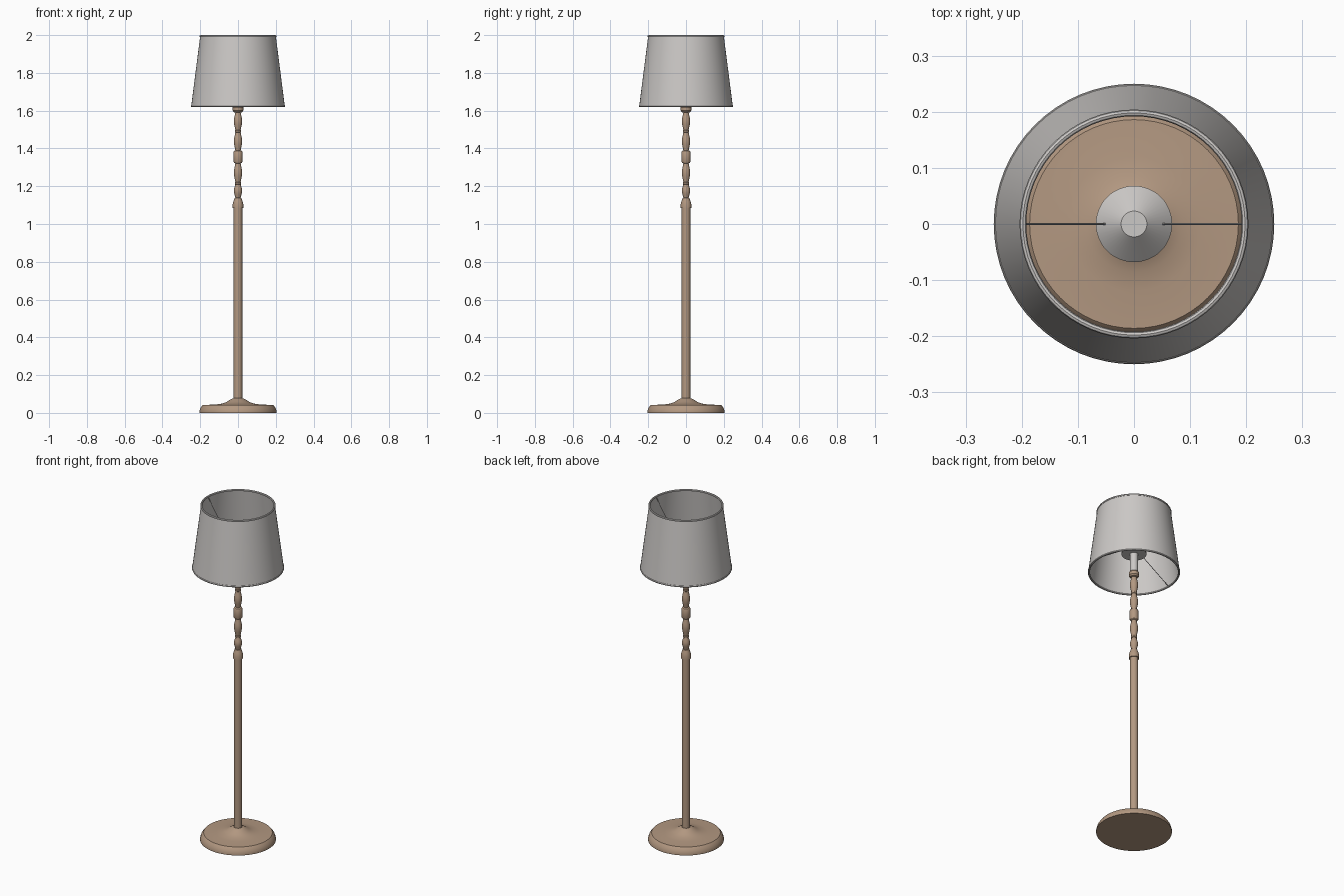
import bpy, bmesh, math
from mathutils import Vector

if "Cube" in bpy.data.objects:
    bpy.data.objects.remove(bpy.data.objects["Cube"])


def material(name, rgb):
    m = bpy.data.materials.new(name)
    m.diffuse_color = (*rgb, 1)
    m.use_nodes = True
    m.node_tree.nodes["Principled BSDF"].inputs["Base Color"].default_value = m.diffuse_color
    return m


WOOD = material("tan wood", (0.45, 0.315, 0.22))
FABRIC = material("pale grey", (0.60, 0.58, 0.565))


def lathe(name, profile, mat, segs=48, closed=False):
    """Spin (radius, height) points, listed from the bottom outside upward."""
    bm = bmesh.new()
    rings = []
    for r, z in profile:
        if r == 0:
            rings.append([bm.verts.new((0, 0, z))] * segs)
        else:
            rings.append([bm.verts.new((r * math.cos(2 * math.pi * i / segs),
                                        r * math.sin(2 * math.pi * i / segs), z))
                          for i in range(segs)])
    pairs = list(zip(rings, rings[1:]))
    if closed:
        pairs.append((rings[-1], rings[0]))
    for a, b in pairs:
        for i in range(segs):
            j = (i + 1) % segs
            bm.faces.new(list(dict.fromkeys((a[i], a[j], b[j], b[i]))))
    bmesh.ops.recalc_face_normals(bm, faces=bm.faces)
    me = bpy.data.meshes.new(name)
    bm.to_mesh(me)
    bm.free()
    me.materials.append(mat)
    ob = bpy.data.objects.new(name, me)
    bpy.context.collection.objects.link(ob)
    smooth(ob)
    return ob


def smooth(ob):
    bpy.ops.object.select_all(action='DESELECT')
    ob.select_set(True)
    bpy.context.view_layer.objects.active = ob
    bpy.ops.object.shade_smooth_by_angle(angle=math.radians(30))


def rod(name, a, b, r, mat):
    a, b = Vector(a), Vector(b)
    d = b - a
    bpy.ops.mesh.primitive_cylinder_add(vertices=8, radius=r, depth=d.length, location=(a + b) / 2)
    ob = bpy.context.object
    ob.name = name
    ob.rotation_euler = d.to_track_quat('Z', 'Y').to_euler()
    ob.data.materials.append(mat)
    smooth(ob)


# Round foot with a flared collar
lathe("base", [(0, 0), (0.205, 0), (0.205, 0.008), (0.2, 0.024), (0.19, 0.038), (0.186, 0.042),
               (0.12, 0.044), (0.085, 0.049), (0.06, 0.058), (0.042, 0.07), (0.03, 0.076),
               (0.022, 0.078), (0, 0.078)], WOOD, 64)

# Plain lower pole
lathe("pole", [(0, 0.07), (0.023, 0.07), (0.023, 1.09), (0, 1.09)], WOOD, 32)


# Turned upper pole: collar, vases, centre block, cap
def vase(z0, z1, r0=0.014, r1=0.022):
    n = 8
    return [(r0 + (r1 - r0) * math.sin(math.pi * i / n) ** 1.3, z0 + (z1 - z0) * i / n)
            for i in range(n + 1)]


turned = [(0, 1.085), (0.028, 1.085), (0.028, 1.105), (0.024, 1.12), (0.018, 1.138)]
turned += vase(1.14, 1.21) + [(0.017, 1.212), (0.017, 1.22)]
turned += vase(1.222, 1.32) + [(0.021, 1.324), (0.024, 1.33), (0.024, 1.38), (0.021, 1.386)]
turned += vase(1.39, 1.485) + [(0.017, 1.487), (0.017, 1.495)]
turned += vase(1.497, 1.59) + [(0.022, 1.592), (0.028, 1.6), (0.028, 1.618), (0.023, 1.625), (0, 1.625)]
lathe("turned_pole", turned, WOOD, 32)

# Lamp stem and cone-shaped fitting inside the shade
lathe("stem", [(0, 1.62), (0.022, 1.62), (0.022, 1.75), (0, 1.75)], FABRIC, 32)
lathe("fitting", [(0, 1.735), (0.068, 1.735), (0.068, 1.742), (0.023, 1.785), (0, 1.785)], FABRIC, 48)

# Open shade with a thin wall, and a wire ring at each rim
lathe("shade", [(0.248, 1.622), (0.2, 1.996), (0.196, 1.996), (0.244, 1.622)], FABRIC, 64, closed=True)
for name, r, z in (("lower_ring", 0.244, 1.625), ("upper_ring", 0.198, 1.994)):
    lathe(name, [(r + 0.006 * math.cos(t * math.pi / 4), z + 0.006 * math.sin(t * math.pi / 4))
                 for t in range(8)], FABRIC, 64, closed=True)

# Wire spokes from both rings to the fitting
for side, s in (("left", -1), ("right", 1)):
    rod("lower_spoke_" + side, (s * 0.244, 0, 1.625), (s * 0.05, 0, 1.75), 0.0018, FABRIC)
    rod("upper_spoke_" + side, (s * 0.196, 0, 1.99), (s * 0.05, 0, 1.755), 0.0018, FABRIC)
